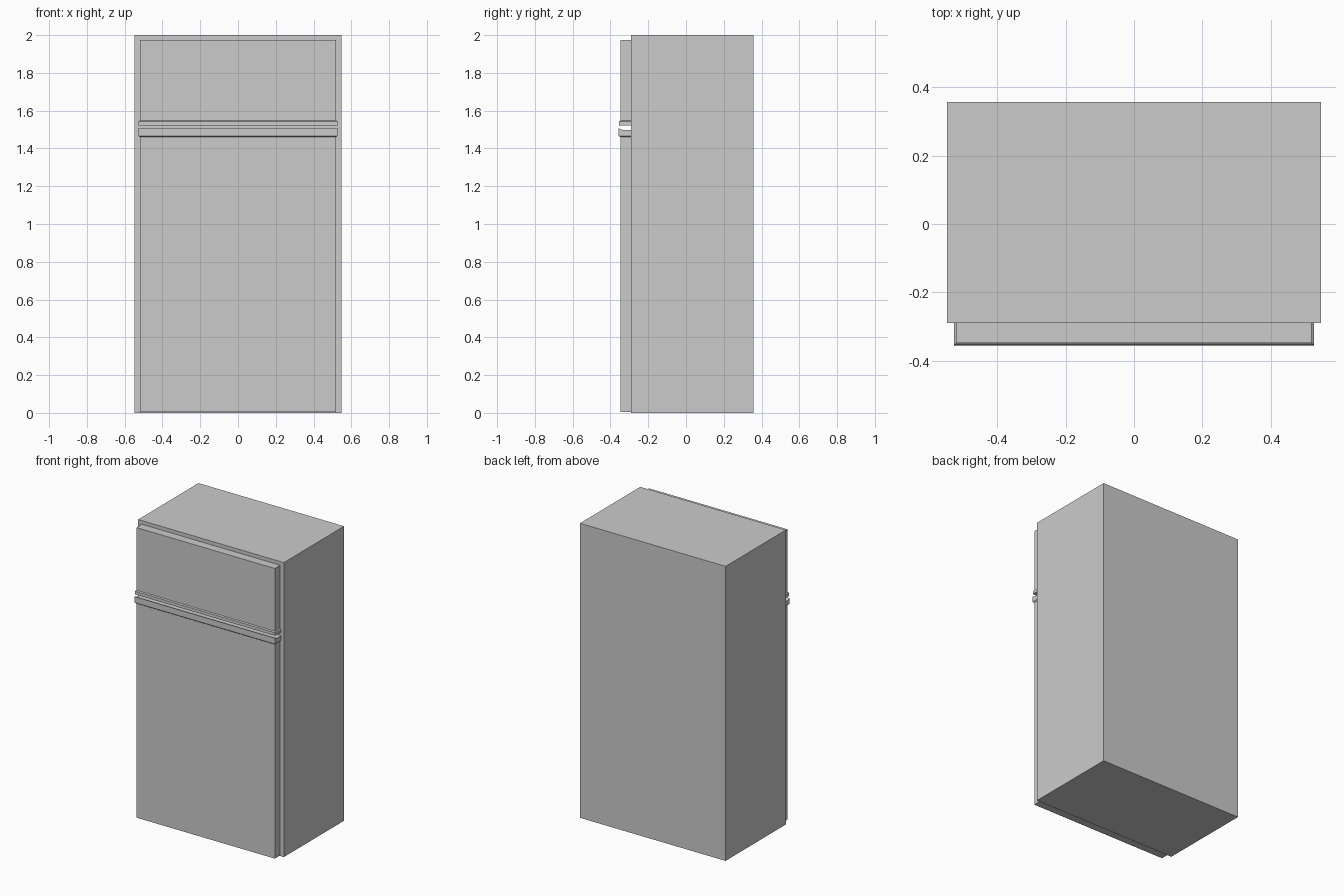
import bpy, bmesh

if "Cube" in bpy.data.objects:
    bpy.data.objects.remove(bpy.data.objects["Cube"])

BACK, MID = -0.29, -0.335  # back of the doors, start of the grip lip


def make_object(name, bm):
    bmesh.ops.recalc_face_normals(bm, faces=bm.faces)
    mesh = bpy.data.meshes.new(name)
    bm.to_mesh(mesh)
    bm.free()
    obj = bpy.data.objects.new(name, mesh)
    bpy.context.collection.objects.link(obj)
    return obj


def door(name, sections):
    """Stack of six-point sections: (z at front, z behind the lip, half width, front y)."""
    bm = bmesh.new()
    rings = []
    for z_front, z_back, w, front in sections:
        pts = [(-w, front, z_front), (w, front, z_front), (w, MID, z_back),
               (w, BACK, z_back), (-w, BACK, z_back), (-w, MID, z_back)]
        rings.append([bm.verts.new(p) for p in pts])
    for a, b in zip(rings, rings[1:]):
        for i in range(6):
            j = (i + 1) % 6
            bm.faces.new((a[i], a[j], b[j], b[i]))
    for r in (rings[0], rings[-1]):
        bm.faces.new((r[0], r[1], r[2], r[5]))
        bm.faces.new((r[5], r[2], r[3], r[4]))
    return make_object(name, bm)


# Cabinet
bm = bmesh.new()
bmesh.ops.create_cube(bm, size=1)
bmesh.ops.scale(bm, vec=(1.094, 0.647, 2.0), verts=bm.verts)
bmesh.ops.translate(bm, vec=(0, 0.0335, 1.0), verts=bm.verts)
make_object("cabinet", bm)

# Large lower door with a flared grip along its top edge
door("lower_door", [
    (0.005, 0.005, 0.52, -0.348),
    (1.460, 1.460, 0.52, -0.348),
    (1.467, 1.467, 0.527, -0.357),
    (1.507, 1.498, 0.527, -0.357),
])

# Freezer door with a flared grip along its bottom edge
door("freezer_door", [
    (1.522, 1.522, 0.527, -0.354),
    (1.543, 1.543, 0.527, -0.354),
    (1.549, 1.549, 0.52, -0.348),
    (1.975, 1.975, 0.52, -0.348),
])
